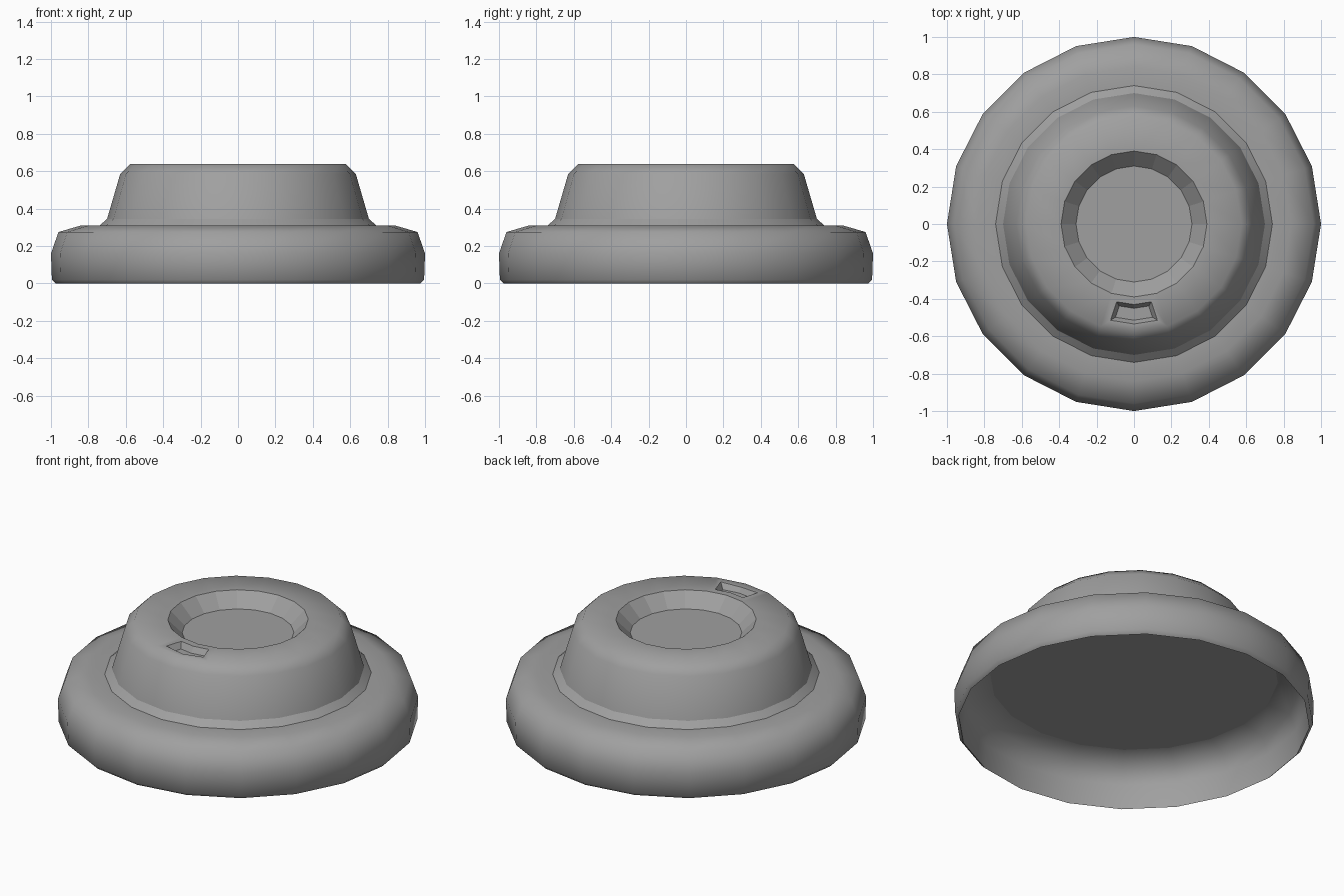
import bpy
import bmesh
import math

cube = bpy.data.objects.get("Cube")
if cube:
    bpy.data.objects.remove(cube, do_unlink=True)

SIDES = 20

grey = bpy.data.materials.new("matte grey")
grey.use_nodes = True
colour = (0.35, 0.35, 0.35, 1)
grey.diffuse_color = colour
grey.node_tree.nodes["Principled BSDF"].inputs["Base Color"].default_value = colour

# Lid profile from the hollow underside, around the rim, to the top dish:
# radius, height, whether the ring is a sharp crease
PROFILE = [
    (0.80, 0.28, True),
    (0.93, 0.25, False),
    (0.97, 0.15, False),
    (0.975, 0.0, True),
    (0.995, 0.02, False),
    (1.0, 0.16, False),
    (0.96, 0.275, False),
    (0.84, 0.31, False),
    (0.74, 0.31, True),
    (0.70, 0.345, True),
    (0.63, 0.585, False),
    (0.575, 0.64, False),
    (0.39, 0.64, True),
    (0.31, 0.56, True),
]


def crease(edges):
    for e in edges:
        e.smooth = False


def lathe(bm, profile):
    """Spin the profile into rings, and return the bands of faces between them."""
    rings = []
    for r, z, _ in profile:
        turns = [math.tau * i / SIDES for i in range(SIDES)]
        rings.append([bm.verts.new((r * math.cos(a), r * math.sin(a), z)) for a in turns])
    bands = []
    for low, high in zip(rings, rings[1:]):
        band = []
        for i in range(SIDES):
            j = (i + 1) % SIDES
            band.append(bm.faces.new((low[i], low[j], high[j], high[i])))
        bands.append(band)
    bm.faces.new(rings[0][::-1])
    bm.faces.new(rings[-1])
    for f in bm.faces:
        f.smooth = True
    for ring, (_, _, sharp) in zip(rings, profile):
        if sharp:
            crease(bm.edges.get((ring[i], ring[i - 1])) for i in range(SIDES))
    return rings, bands


bm = bmesh.new()
rings, bands = lathe(bm, PROFILE)
bmesh.ops.recalc_face_normals(bm, faces=bm.faces)

# Faceted wall of the top dish
for f in bands[-1]:
    f.smooth = False

# Sip opening: the two front faces of the top ring, inset and sunk
front = sorted(bands[-2], key=lambda f: f.calc_center_median().y)[:2]
bmesh.ops.inset_region(bm, faces=front, thickness=0.04, use_even_offset=True)
walls = bmesh.ops.inset_region(bm, faces=front, thickness=0.02, depth=-0.035,
                               use_even_offset=True)["faces"]
for f in walls + front:
    f.smooth = False
for f in walls:
    crease(e for e in f.edges if not all(g in walls for g in e.link_faces))

# Slight dip of the lip in front of the opening
lip = min(rings[-3], key=lambda v: v.co.y)
lip.co.z -= 0.007

mesh = bpy.data.meshes.new("lid")
bm.to_mesh(mesh)
bm.free()
mesh.materials.append(grey)
lid = bpy.data.objects.new("lid", mesh)
bpy.context.collection.objects.link(lid)
